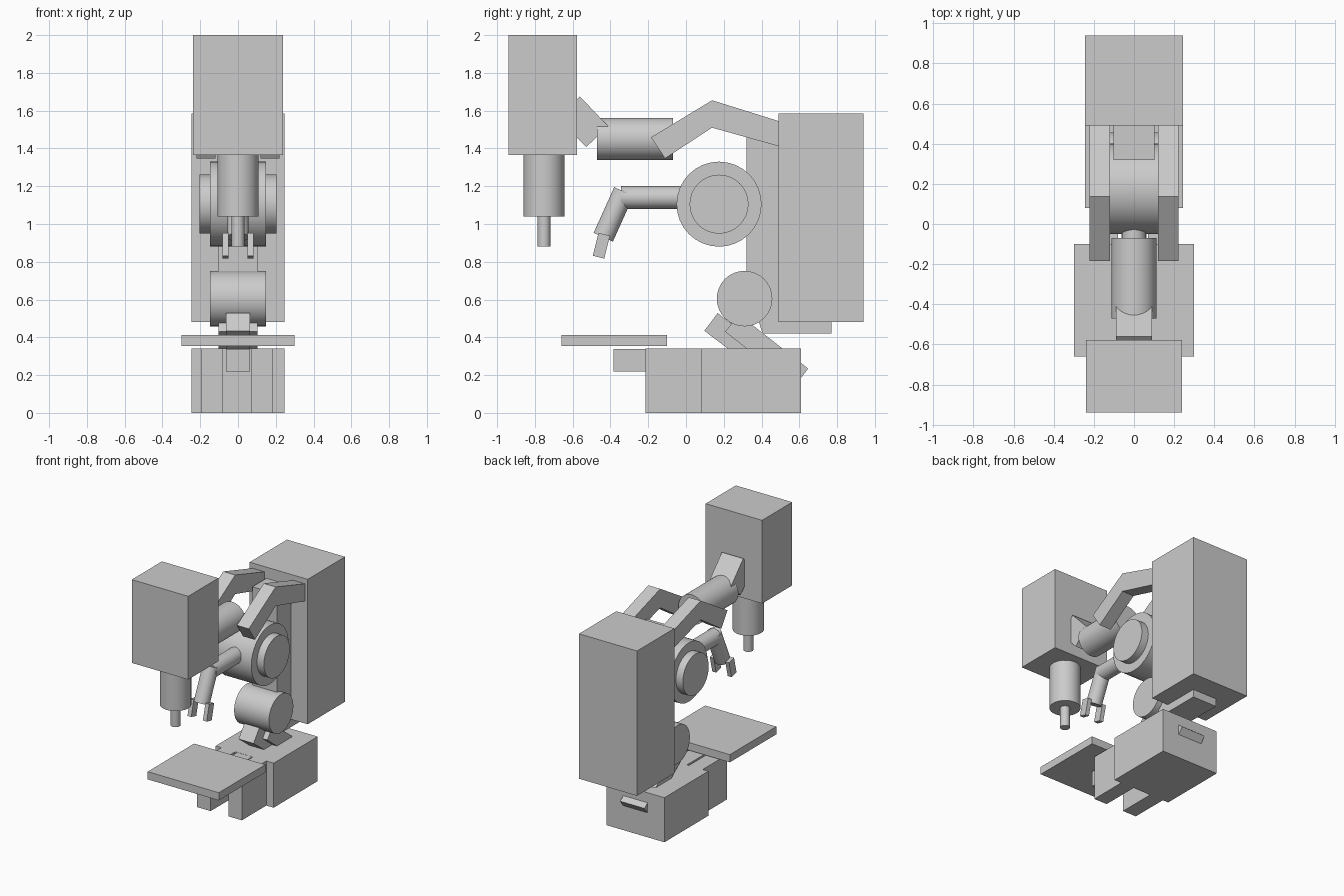
import bpy, bmesh
from math import radians, pi
from mathutils import Vector

if "Cube" in bpy.data.objects:
    bpy.data.objects.remove(bpy.data.objects["Cube"])


def finish(bm, name, smooth=False):
    bmesh.ops.recalc_face_normals(bm, faces=bm.faces)
    me = bpy.data.meshes.new(name)
    bm.to_mesh(me)
    bm.free()
    ob = bpy.data.objects.new(name, me)
    bpy.context.collection.objects.link(ob)
    if smooth:
        bpy.ops.object.select_all(action='DESELECT')
        ob.select_set(True)
        bpy.context.view_layer.objects.active = ob
        bpy.ops.object.shade_smooth_by_angle(angle=radians(30))
    return ob


def box(name, x, y, z):
    """Box from (min, max) ranges."""
    bm = bmesh.new()
    bmesh.ops.create_cube(bm, size=1)
    for v in bm.verts:
        v.co = Vector([(a + b) / 2 + c * (b - a) for (a, b), c in zip((x, y, z), v.co)])
    return finish(bm, name)


def tilted(name, centre, size, angle):
    """Box turned about x, angle in degrees."""
    bm = bmesh.new()
    bmesh.ops.create_cube(bm, size=1)
    bmesh.ops.scale(bm, vec=size, verts=bm.verts)
    ob = finish(bm, name)
    ob.location = centre
    ob.rotation_euler.x = radians(angle)
    return ob


def rod(name, a, b, r):
    """Cylinder between two points."""
    a, b = Vector(a), Vector(b)
    bm = bmesh.new()
    bmesh.ops.create_cone(bm, cap_ends=True, segments=32, radius1=r, radius2=r,
                          depth=(b - a).length)
    ob = finish(bm, name, True)
    ob.location = (a + b) / 2
    ob.rotation_euler = (b - a).to_track_quat('Z', 'Y').to_euler()
    return ob


def slab(name, profile, x0, x1):
    """Side profile (y, z) extruded along x."""
    bm = bmesh.new()
    f = bm.faces.new([bm.verts.new((x0, y, z)) for y, z in profile])
    out = bmesh.ops.extrude_face_region(bm, geom=[f])['geom']
    bmesh.ops.translate(bm, vec=(x1 - x0, 0, 0),
                        verts=[v for v in out if isinstance(v, bmesh.types.BMVert)])
    return finish(bm, name)


# base with two front prongs and a central support bar
box("base_body", (-.245, .245), (.08, .61), (0, .34))
for side, x in (("left", (-.197, -.08)), ("right", (.07, .183))):
    box("base_prong_" + side, x, (-.215, .10), (0, .34))
box("tray_support_bar", (-.063, .063), (-.385, .25), (.22, .339))
box("tray", (-.30, .30), (-.66, -.10), (.353, .412))

# leg links and lower joint
tilted("outer_leg_link", (0, .427, .332), (.205, .467, .117), -38)
tilted("inner_leg_link", (0, .272, .376), (.126, .35, .117), -37)
rod("hip_joint", (-.147, .31, .605), (.147, .31, .605), .147)

# rear column and spine
box("rear_column", (-.245, .245), (.49, .94), (.48, 1.585))
slab("spine", [(.32, 1.5), (.32, .7), (.405, .42), (.77, .42), (.77, .6), (.6, 1.5)],
     -.103, .103)

# central drum
rod("drum", (-.147, .175, 1.105), (.147, .175, 1.105), .225)
rod("drum_hub", (-.205, .175, 1.105), (.205, .175, 1.105), .156)

# pair of bent shoulder arms
arm = [(-.185, 1.459), (-.111, 1.347), (.138, 1.510), (.50, 1.409), (.50, 1.542), (.138, 1.655)]
for side, x0 in (("left", -.221), ("right", .12)):
    slab("shoulder_arm_" + side, arm, x0, x0 + .101)

# neck and head
rod("neck_tube", (0, -.472, 1.45), (0, -.07, 1.45), .112)
tilted("neck_bracket", (0, -.545, 1.541), (.18, .217, .161), -46.5)
box("head", (-.238, .238), (-.94, -.577), (1.365, 2))
rod("head_barrel", (0, -.752, 1.04), (0, -.752, 1.40), .109)
rod("head_nozzle", (0, -.752, .882), (0, -.752, 1.06), .034)

# forearm with gripper
rod("forearm", (0, -.345, 1.14), (0, .05, 1.14), .06)
rod("wrist", (0, -.438, .93), (0, -.329, 1.172), .056)
for side, x in (("left", -.065), ("right", .065)):
    tilted("gripper_finger_" + side, (x, -.448, .885), (.032, .062, .125), -14)
